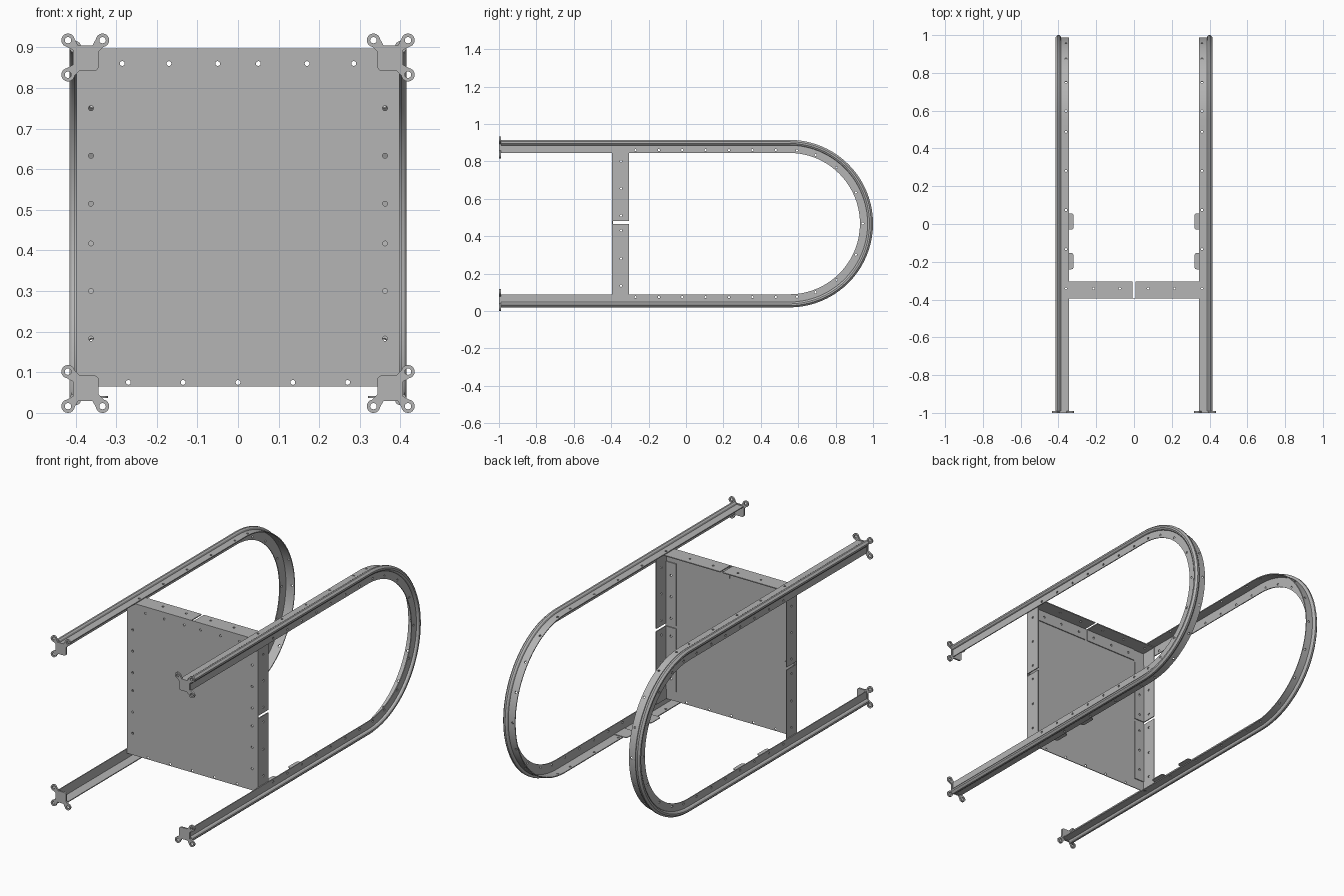
import bpy, bmesh, math
from mathutils import Vector

cube = bpy.data.objects.get("Cube")
if cube:
    bpy.data.objects.remove(cube)

metal = bpy.data.materials.new("grey_metal")
metal.use_nodes = True
GREY = (0.46, 0.46, 0.46, 1)
metal.diffuse_color = GREY
metal.node_tree.nodes["Principled BSDF"].inputs["Base Color"].default_value = GREY

X, Y, Z = Vector((1, 0, 0)), Vector((0, 1, 0)), Vector((0, 0, 1))
MID = 0.467      # mid height of the frame
BEND = 0.552     # y where the rails start to bend
HOLE = 0.006


def add_object(name, bm):
    bmesh.ops.recalc_face_normals(bm, faces=bm.faces)
    mesh = bpy.data.meshes.new(name)
    bm.to_mesh(mesh)
    bm.free()
    mesh.materials.append(metal)
    obj = bpy.data.objects.new(name, mesh)
    bpy.context.collection.objects.link(obj)
    return obj


def finish(obj, holes=(), mirror=True, radius=HOLE, smooth=False):
    """Drill (centre, axis) holes, mirror across x and apply."""
    cutter = None
    if holes:
        bm = bmesh.new()
        for centre, axis in holes:
            matrix = axis.to_track_quat('Z', 'Y').to_matrix().to_4x4()
            matrix.translation = Vector(centre)
            bmesh.ops.create_cone(bm, cap_ends=True, segments=12, radius1=radius,
                                  radius2=radius, depth=0.03, matrix=matrix)
        cutter = add_object("hole_cutter", bm)
        cutter.hide_render = True
        mod = obj.modifiers.new("holes", 'BOOLEAN')
        mod.operation, mod.solver, mod.object = 'DIFFERENCE', 'EXACT', cutter
    if mirror:
        mod = obj.modifiers.new("mirror", 'MIRROR')
        mod.use_mirror_merge = False
    graph = bpy.context.evaluated_depsgraph_get()
    obj_mesh = bpy.data.meshes.new_from_object(obj.evaluated_get(graph))
    obj.modifiers.clear()
    obj.data = obj_mesh
    if cutter:
        bpy.data.objects.remove(cutter)
    if smooth:
        bpy.ops.object.select_all(action='DESELECT')
        obj.select_set(True)
        bpy.context.view_layer.objects.active = obj
        bpy.ops.object.shade_smooth_by_angle(angle=math.radians(30))


def box(name, low, high):
    bm = bmesh.new()
    bmesh.ops.create_cube(bm, size=1)
    low, high = Vector(low), Vector(high)
    for v in bm.verts:
        v.co = (low + high) / 2 + v.co * (high - low)
    return add_object(name, bm)


def prism(name, points, depth):
    """Extrude a flat outline along a vector."""
    bm = bmesh.new()
    face = bm.faces.new([bm.verts.new(p) for p in points])
    new = bmesh.ops.extrude_face_region(bm, geom=[face])["geom"]
    bmesh.ops.translate(bm, vec=depth, verts=[g for g in new if isinstance(g, bmesh.types.BMVert)])
    return add_object(name, bm)


# Side frames: an angle section with a rounded bead, swept round a U
half = [(0.345, 0.435), (0.386, 0.435), (0.389, 0.443), (0.396, 0.448), (0.405, 0.448)]
section = half + [(v - 0.033, u + 0.033) for u, v in reversed(half)]
section += [(0.397, 0.378), (0.397, 0.43), (0.345, 0.43)]


def on_frame(u, v, y, angle):
    return Vector((u, y + v * math.cos(angle), MID + v * math.sin(angle)))


STEPS = 40
stations = [(-0.99, math.pi / 2)]
stations += [(BEND, math.pi / 2 - math.pi * i / STEPS) for i in range(STEPS + 1)]
stations += [(-0.99, -math.pi / 2)]
bm = bmesh.new()
rings = [[bm.verts.new(on_frame(u, v, y, a)) for u, v in section] for y, a in stations]
for r0, r1 in zip(rings, rings[1:]):
    for i in range(len(section)):
        j = (i + 1) % len(section)
        bm.faces.new((r0[i], r0[j], r1[j], r1[i]))
bm.faces.new(rings[0])
bm.faces.new(rings[-1])
frame = add_object("side_frames", bm)

holes = []
for side in (1, -1):
    quarter = side * math.pi / 2
    for i in range(7):
        holes.append((on_frame(0.40, 0.393, -0.27 + 0.125 * i, quarter), X))
    for i in range(5):
        holes.append((on_frame(0.36, 0.4325, -0.34 + 0.207 * i, quarter), Z))
    for deg in (25, 50, 69, 84):
        holes.append((on_frame(0.40, 0.393, BEND, side * math.radians(deg)), X))
    for deg in (21, 42, 63, 84):
        a = side * math.radians(deg)
        holes.append((on_frame(0.36, 0.4325, BEND, a), Vector((0, math.cos(a), math.sin(a)))))
holes += [(on_frame(0.40, 0.393, BEND, 0), X), (on_frame(0.36, 0.4325, BEND, 0), Y)]
finish(frame, holes, smooth=True)

# Cross panel
FRONT, BACK = -0.395, -0.391
panel = box("cross_panel", (-0.397, FRONT, 0.065), (0.397, BACK, 0.897))
top_x = (0.05, 0.17, 0.285)
side_z = (0.183, 0.30, 0.417, 0.515, 0.633, 0.75)
holes = [((s * x, FRONT, 0.86), Y) for x in top_x for s in (1, -1)]
holes += [((0.135 * i, FRONT, 0.075), Y) for i in range(-2, 3)]
holes += [((s * 0.362, FRONT, z), Y) for z in side_z for s in (1, -1)]
finish(panel, holes, mirror=False)

# Brackets behind the panel: a web and a flange for each half
web = box("top_bracket_webs", (0.007, BACK, 0.892), (0.392, -0.305, 0.897))
finish(web, [((x, -0.342, 0.895), Z) for x in (0.075, 0.215, 0.36)])
flange = box("top_bracket_flanges", (0.007, BACK, 0.828), (0.325, -0.386, 0.892))
finish(flange, [((x, BACK, 0.86), Y) for x in top_x])
for name, z0, z1, f0, f1, web_z in (
        ("lower", 0.065, 0.465, 0.12, 0.465, (0.135, 0.28, 0.43)),
        ("upper", 0.48, 0.892, 0.48, 0.82, (0.51, 0.655, 0.80))):
    web = box(name + "_side_bracket_webs", (0.392, BACK, z0), (0.397, -0.305, z1))
    finish(web, [((0.395, -0.347, z), X) for z in web_z])
    flange = box(name + "_side_bracket_flanges", (0.33, BACK, f0), (0.392, -0.386, f1))
    finish(flange, [((0.362, BACK, z), Y) for z in side_z if f0 < z < f1])

# Round-cornered tabs on the lower rails
for name, y in (("front_tabs", -0.197), ("rear_tabs", 0.013)):
    outline = [(0.395, y + 0.043, 0.037), (0.395, y - 0.043, 0.037)]
    for s, start in ((-1, 270), (1, 180)):
        for i in range(5):
            a = math.radians(start - 22.5 * i)
            outline.append((0.332 + 0.012 * math.cos(a), y + s * 0.031 + 0.012 * math.sin(a), 0.037))
    finish(prism(name, outline, Z * 0.004))


# End caps: a plate with three drilled ears
def arc(cx, cz, r, start, end, steps):
    angles = [math.radians(start + (end - start) * i / steps) for i in range(steps + 1)]
    return [(cx + r * math.cos(a), cz + r * math.sin(a)) for a in angles]


E = 0.0425
EARS = ((-E, E), (E, E), (E, -E))
outline = arc(-0.022, -0.022, 0.011, 270, 180, 4) + [(-0.033, 0.014)]
outline += arc(-E, E, 0.0165, 260, 10, 14) + [(-0.018, 0.030), (0.018, 0.030)]
outline += arc(E, E, 0.0165, 170, -80, 14) + [(0.030, 0.018), (0.030, -0.018)]
outline += arc(E, -E, 0.0165, 80, -170, 14) + [(0.014, -0.033)]
for name, side in (("lower_end_caps", -1), ("upper_end_caps", 1)):
    def place(p):
        return Vector((0.376 + p[0], -1.0, MID + side * (0.408 + p[1])))
    cap = prism(name, [place(p) for p in outline], Y * 0.01)
    finish(cap, [(place(p), Y) for p in EARS], radius=0.008, smooth=True)
